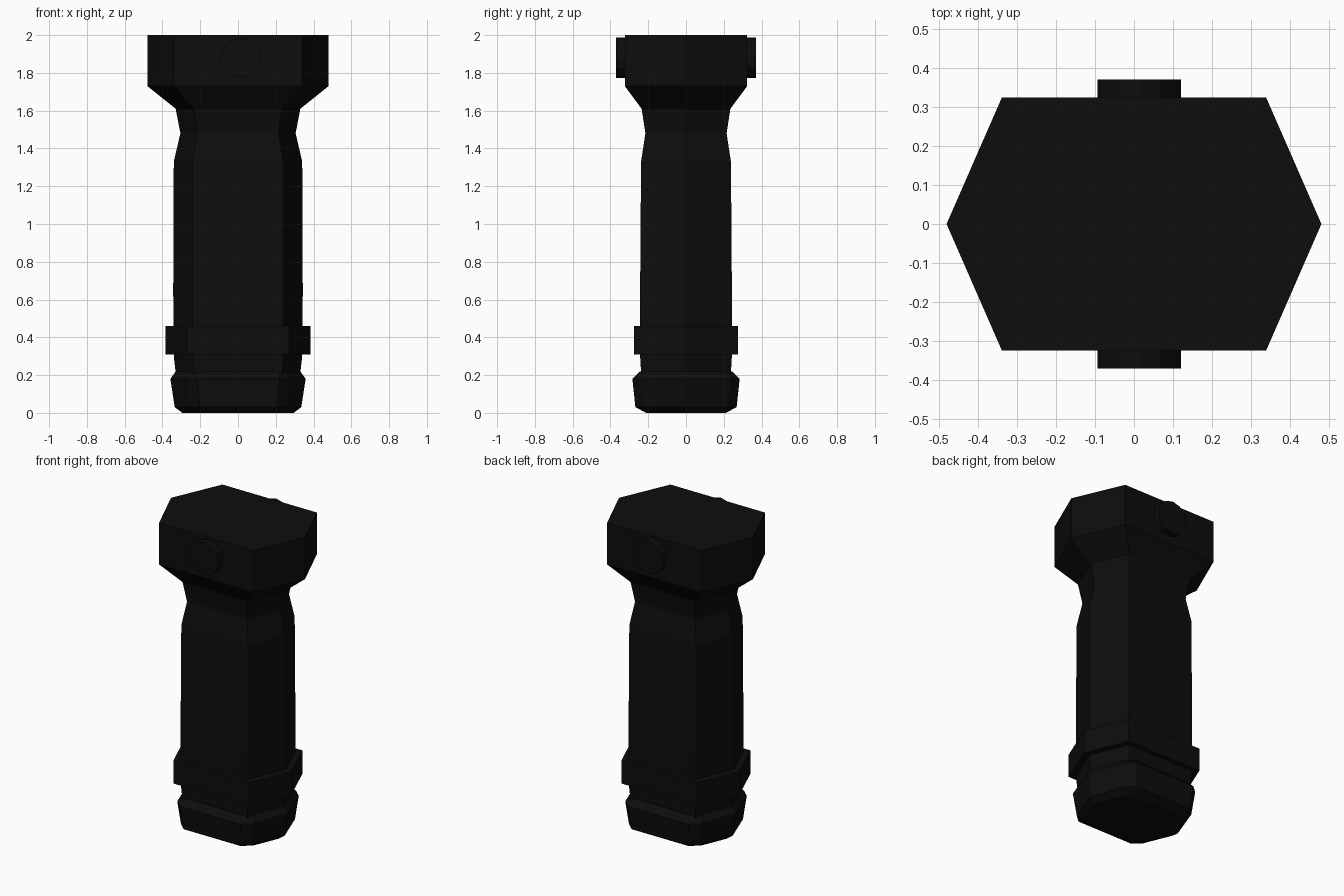
import bpy
import bmesh
import math
from mathutils import Matrix

cube = bpy.data.objects.get("Cube")
if cube:
    bpy.data.objects.remove(cube, do_unlink=True)

# One matte black polymer for every part
black = bpy.data.materials.new("matte_black")
black.use_nodes = True
colour = (0.004, 0.004, 0.004, 1)
black.diffuse_color = colour
black.node_tree.nodes["Principled BSDF"].inputs["Base Color"].default_value = colour


def finish(name, bm):
    bmesh.ops.recalc_face_normals(bm, faces=bm.faces)
    mesh = bpy.data.meshes.new(name)
    bm.to_mesh(mesh)
    bm.free()
    mesh.materials.append(black)
    obj = bpy.data.objects.new(name, mesh)
    bpy.context.collection.objects.link(obj)
    return obj


def section(hx, hy, chamfer):
    """Stretched hexagon pointing along x, optionally with cut corners."""
    cx = hx * 0.705
    if chamfer:
        t = chamfer / (hx - cx)
        quarter = [(hx, 0), (cx + chamfer * 0.5, hy * (1 - t * 0.5)), (cx - chamfer, hy)]
    else:
        quarter = [(hx, 0), (cx, hy)]
    upper = quarter + [(-x, y) for x, y in reversed(quarter)]
    return upper + [(x, -y) for x, y in reversed(upper[1:-1])]


def loft(name, rings, chamfer=0):
    """Stack sections given as (z, half width, half depth)."""
    bm = bmesh.new()
    loops = [[bm.verts.new((x, y, z)) for x, y in section(hx, hy, chamfer)]
             for z, hx, hy in rings]
    n = len(loops[0])
    for low, high in zip(loops, loops[1:]):
        for i in range(n):
            j = (i + 1) % n
            bm.faces.new((low[i], low[j], high[j], high[i]))
    bm.faces.new(loops[0])
    bm.faces.new(loops[-1])
    return finish(name, bm)


# Handle shaft with narrowed neck and flared mounting head
loft("grip_body", [
    (0.17, 0.325, 0.235), (0.3, 0.34, 0.243), (0.64, 0.343, 0.243),
    (1.33, 0.34, 0.238), (1.48, 0.305, 0.215), (1.61, 0.33, 0.235),
    (1.73, 0.48, 0.324), (2.0, 0.48, 0.324)])

# Raised collar around the lower shaft
loft("collar", [(0.31, 0.384, 0.274), (0.46, 0.384, 0.274)])

# Screw cap with tapered rims and cut corners
loft("end_cap", [
    (0.0, 0.295, 0.21), (0.03, 0.335, 0.268), (0.18, 0.358, 0.284),
    (0.22, 0.33, 0.245)], chamfer=0.035)

# Round push buttons on both faces of the head
for name, side in (("front_button", -1), ("back_button", 1)):
    bm = bmesh.new()
    place = Matrix.Translation((0.013, side * 0.335, 1.88)) @ Matrix.Rotation(math.pi / 2, 4, "X")
    bmesh.ops.create_cone(bm, cap_ends=True, segments=12, radius1=0.107,
                          radius2=0.107, depth=0.07, matrix=place)
    finish(name, bm)
